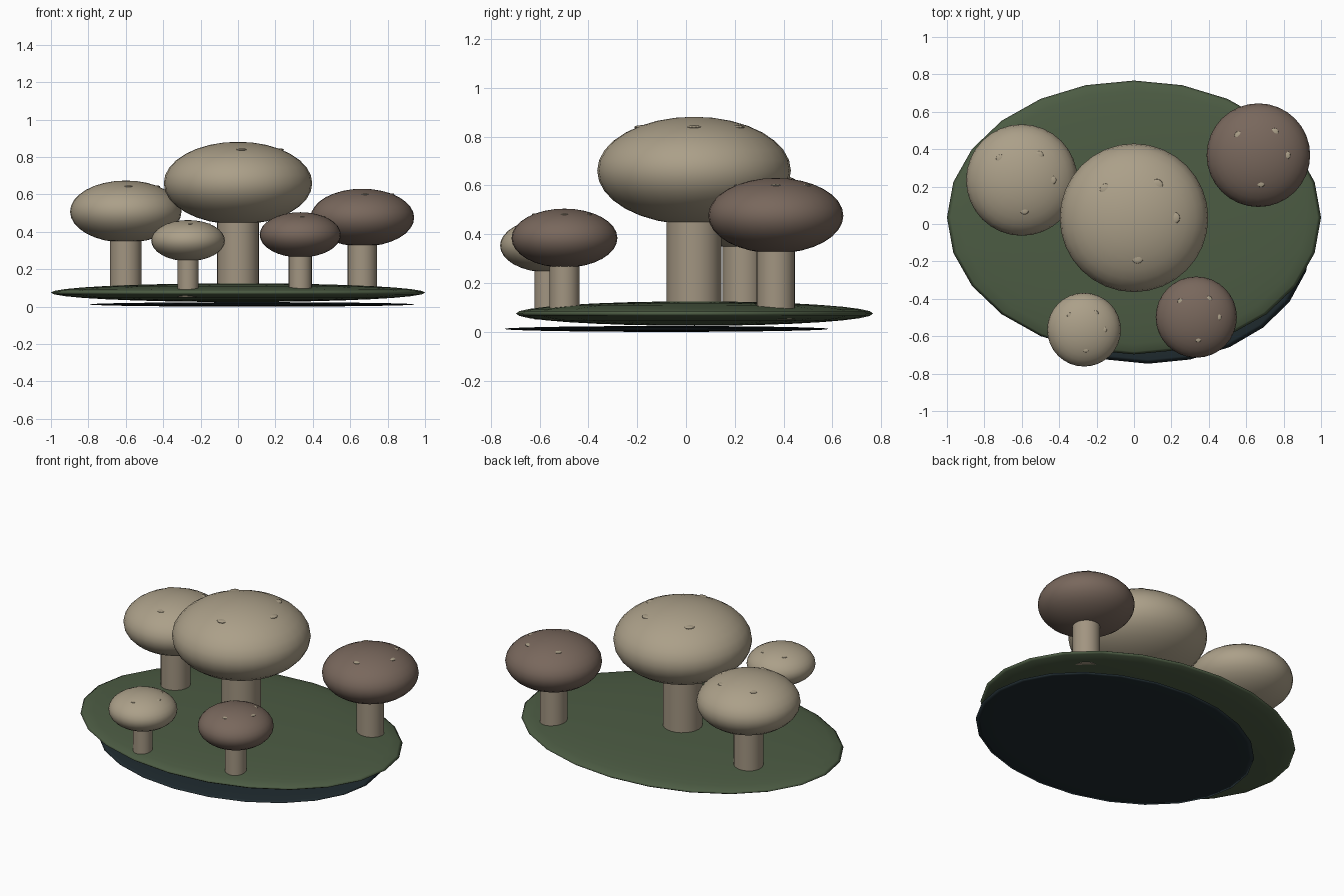
import bpy
import math

if "Cube" in bpy.data.objects:
    bpy.data.objects.remove(bpy.data.objects["Cube"])


def material(name, rgb):
    m = bpy.data.materials.new(name)
    m.diffuse_color = (*rgb, 1.0)
    m.use_nodes = True
    m.node_tree.nodes["Principled BSDF"].inputs["Base Color"].default_value = m.diffuse_color
    return m


PALE = material("pale_beige", (0.41, 0.35, 0.25))
BROWN = material("dusky_brown", (0.19, 0.137, 0.108))
STEM = material("stem_tan", (0.36, 0.30, 0.22))
GRASS = material("moss_green", (0.073, 0.107, 0.057))
DARK = material("deep_teal", (0.014, 0.024, 0.029))


def ellipsoid(name, loc, radii, mat, segments=24, rings=16):
    bpy.ops.mesh.primitive_uv_sphere_add(segments=segments, ring_count=rings, location=loc)
    ob = bpy.context.object
    ob.name = name
    ob.scale = radii
    bpy.ops.object.transform_apply(location=False, rotation=False, scale=True)
    bpy.ops.object.shade_smooth()
    ob.data.materials.append(mat)
    return ob


def mushroom(name, x, y, r, cap_mat):
    base = 0.051
    cap_z = base + 1.535 * r
    # Straight stem running from inside the mound up into the cap
    bpy.ops.mesh.primitive_cylinder_add(vertices=24, radius=0.285 * r, depth=cap_z - base,
                                        location=(x, y, (cap_z + base) / 2))
    stem = bpy.context.object
    stem.name = name + "_stem"
    stem.data.materials.append(STEM)
    bpy.ops.object.shade_smooth_by_angle(angle=math.radians(30))
    # Flattened round cap
    ellipsoid(name + "_cap", (x, y, cap_z), (r, r, 0.557 * r), cap_mat, 32, 16)
    # Four small flat spots, mostly sunk into the cap
    for i, deg in enumerate((0, 55, 135, 275)):
        a = math.radians(deg)
        ellipsoid(f"{name}_spot_{i + 1}",
                  (x + 0.54 * r * math.cos(a), y + 0.54 * r * math.sin(a), cap_z + 0.45 * r),
                  (0.08 * r, 0.08 * r, 0.02 * r), PALE, 12, 8)


# Mound of grass and the thin dark disc under it
ellipsoid("grass_mound", (0, 0.035, 0.075), (1.0, 0.732, 0.05), GRASS, 24, 16)
ellipsoid("under_disc", (0.075, -0.08, 0.012), (0.875, 0.667, 0.012), DARK, 24, 12)

# Mushroom cluster: position, cap radius, cap colour
mushroom("middle_mushroom", 0.0, 0.033, 0.397, PALE)
mushroom("left_mushroom", -0.6, 0.235, 0.298, PALE)
mushroom("right_mushroom", 0.665, 0.368, 0.277, BROWN)
mushroom("front_mushroom", 0.333, -0.498, 0.217, BROWN)
mushroom("small_mushroom", -0.267, -0.565, 0.197, PALE)
